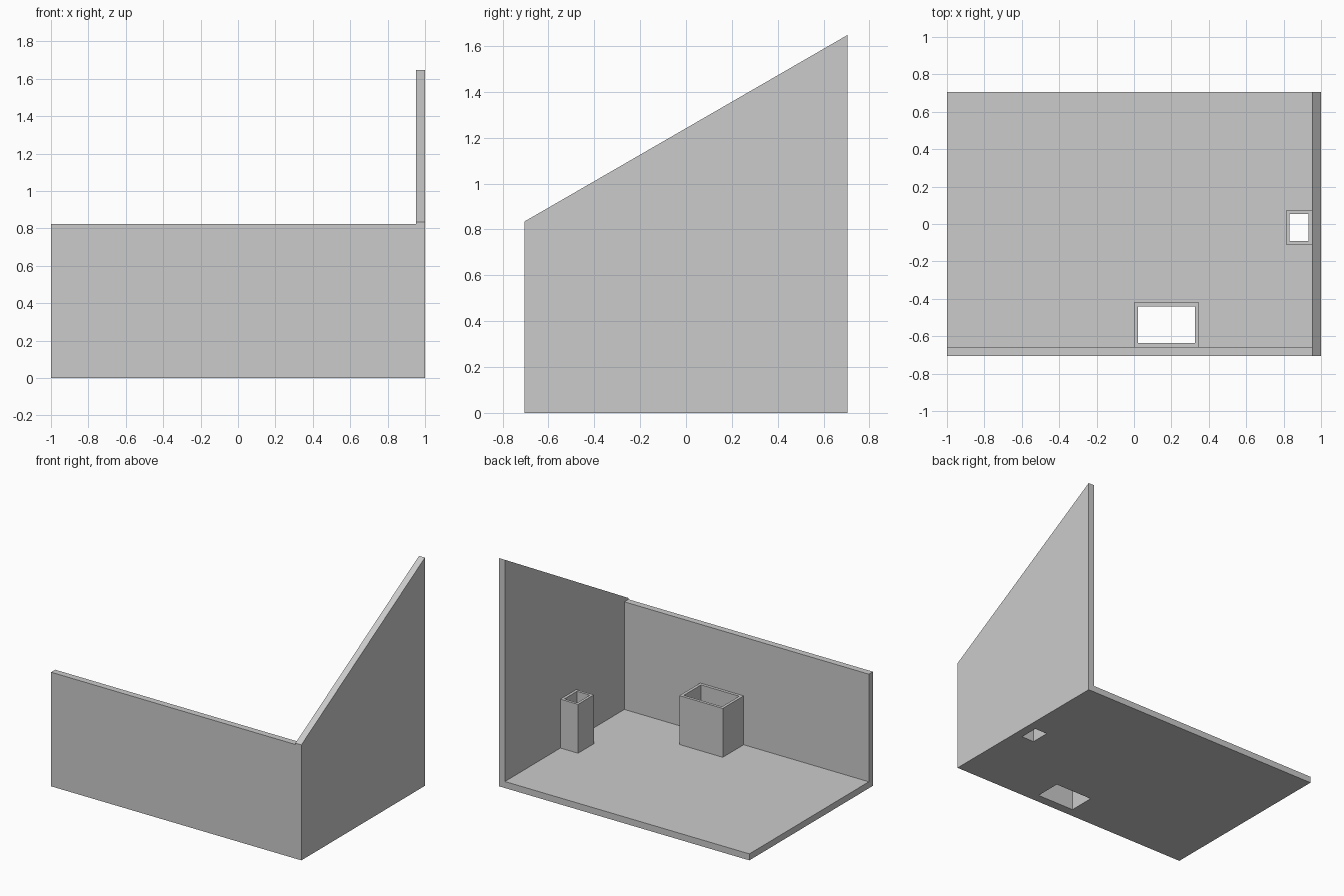
import bpy
import bmesh

cube = bpy.data.objects.get("Cube")
if cube:
    bpy.data.objects.remove(cube, do_unlink=True)

GREY = (0.6, 0.6, 0.6, 1.0)
plaster = bpy.data.materials.new("plain grey")
plaster.use_nodes = True
plaster.diffuse_color = GREY
plaster.node_tree.nodes["Principled BSDF"].inputs["Base Color"].default_value = GREY

HALF_X, HALF_Y = 1.0, 0.705
THICK = 0.047            # floor and wall thickness
INNER_X = HALF_X - THICK
INNER_Y = THICK - HALF_Y
DUCT_TOP = 0.4


def finish(name, bm):
    bmesh.ops.recalc_face_normals(bm, faces=bm.faces)
    mesh = bpy.data.meshes.new(name)
    bm.to_mesh(mesh)
    bm.free()
    mesh.materials.append(plaster)
    obj = bpy.data.objects.new(name, mesh)
    bpy.context.collection.objects.link(obj)
    return obj


def prism(name, profile, offset):
    """Extrude a flat outline along an offset vector."""
    bm = bmesh.new()
    base = bm.faces.new([bm.verts.new(p) for p in profile])
    grown = bmesh.ops.extrude_face_region(bm, geom=[base], use_keep_orig=True)
    verts = [v for v in grown["geom"] if isinstance(v, bmesh.types.BMVert)]
    bmesh.ops.translate(bm, verts=verts, vec=offset)
    return finish(name, bm)


def box(name, x0, x1, y0, y1, z0, z1):
    outline = [(x0, y0, z0), (x1, y0, z0), (x1, y1, z0), (x0, y1, z0)]
    return prism(name, outline, (0, 0, z1 - z0))


def duct(name, x0, x1, y0, y1, wall):
    """Open rectangular shaft; returns the cutter for its opening."""
    shaft = box(name, x0, x1, y0, y1, THICK, DUCT_TOP)
    cutter = box(name + "_cutter", x0 + wall, x1 - wall, y0 + wall, y1 - wall,
                 -0.1, DUCT_TOP + 0.1)
    cutter.hide_render = True
    cutter.hide_viewport = True
    cut(shaft, cutter)
    return cutter


def cut(obj, cutter):
    mod = obj.modifiers.new("opening", "BOOLEAN")
    mod.operation = "DIFFERENCE"
    mod.solver = "EXACT"
    mod.object = cutter


# Floor slab and low front wall
floor = box("floor", -HALF_X, INNER_X, INNER_Y, HALF_Y, 0, THICK)
box("front_wall", -HALF_X, INNER_X, -HALF_Y, INNER_Y, 0, 0.824)

# Left wall with a top that rises towards the back
prism("sloped_left_wall",
      [(INNER_X, -HALF_Y, 0), (INNER_X, HALF_Y, 0),
       (INNER_X, HALF_Y, 1.648), (INNER_X, -HALF_Y, 0.834)],
      (THICK, 0, 0))

# Hollow shafts against the walls, open through the floor
cut(floor, duct("wide_shaft", 0.0, 0.347, INNER_Y, -0.42, 0.021))
cut(floor, duct("narrow_shaft", 0.812, INNER_X, -0.109, 0.072, 0.019))
